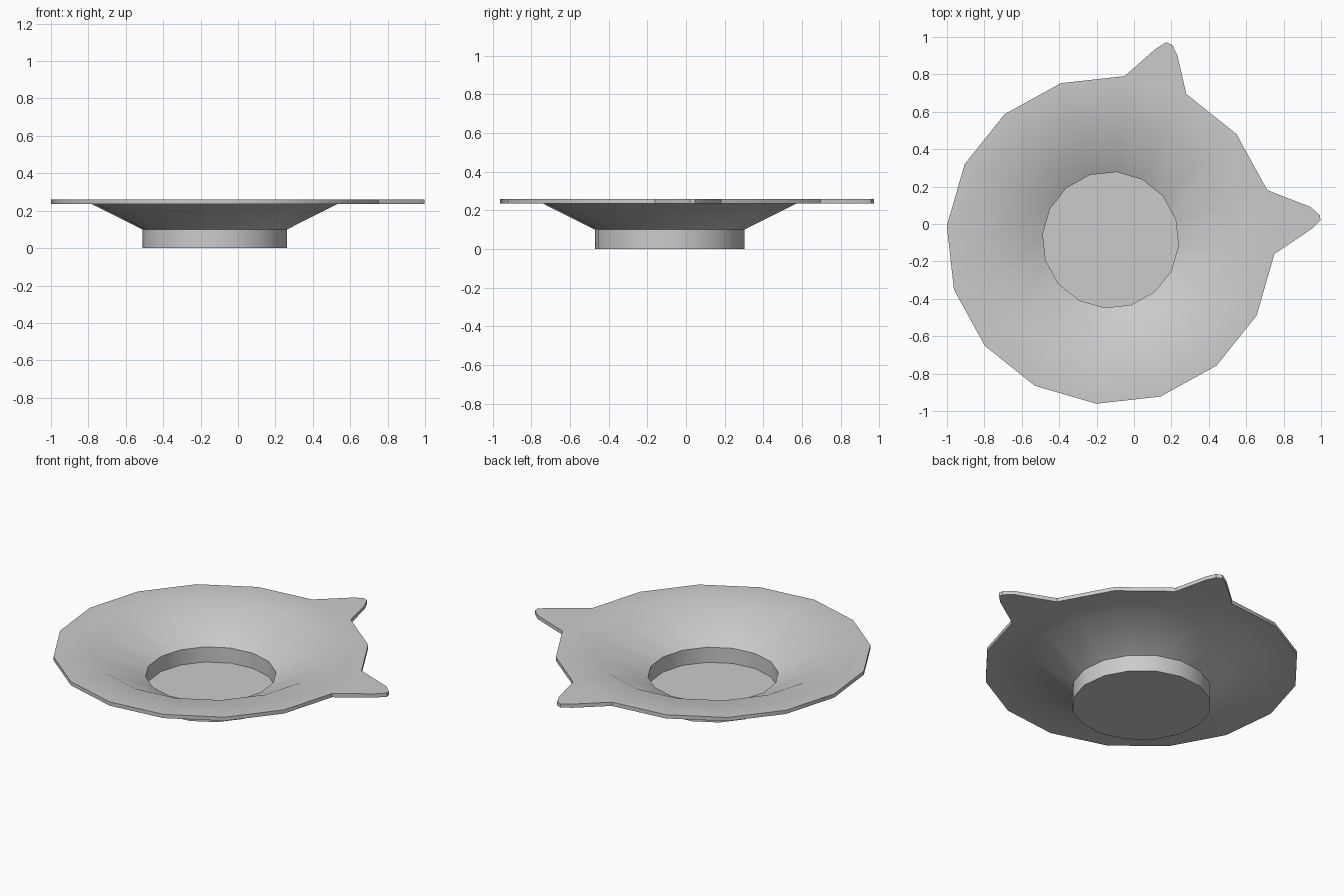
import bpy, bmesh
from math import cos, sin, radians

if "Cube" in bpy.data.objects:
    bpy.data.objects.remove(bpy.data.objects["Cube"])

SIDES, PHASE = 16, radians(-4.9)
CX, CY = -0.125, -0.085
THICK = 0.023
# Outer profile: base edge, foot wall, sloping bowl, flat rim
PROFILE = [(0.388, 0.0), (0.388, 0.1), (0.66, 0.236), (0.879, 0.236)]
# Pointed tabs: first rim corner -> outline points to the next corner
TABS = {
    0: [(0.949, -0.027), (0.997, 0.02), (0.994, 0.046), (0.944, 0.091)],
    3: [(0.233, 0.898), (0.206, 0.957), (0.172, 0.972), (0.115, 0.936)],
}

bm = bmesh.new()


def ring(r, z):
    step = radians(360 / SIDES)
    return [bm.verts.new((CX + r * cos(PHASE + i * step),
                          CY + r * sin(PHASE + i * step), z)) for i in range(SIDES)]


# Foot, bowl and rim skin
rings = [ring(r, z) for r, z in PROFILE]
for lo, hi in zip(rings, rings[1:]):
    for i in range(SIDES):
        j = (i + 1) % SIDES
        bm.faces.new((lo[i], lo[j], hi[j], hi[i]))

# Base disc, facing down
bm.faces.new(rings[0][::-1])

# Rim tabs, facing down like the underside of the rim
rim, rim_z = rings[-1], PROFILE[-1][1]
for i, pts in TABS.items():
    outline = [rim[i]] + [bm.verts.new((x, y, rim_z)) for x, y in pts] + [rim[i + 1]]
    bm.faces.new(outline[::-1])

mesh = bpy.data.meshes.new("bowl")
bm.to_mesh(mesh)
bm.free()
bowl = bpy.data.objects.new("bowl", mesh)
bpy.context.collection.objects.link(bowl)
bpy.context.view_layer.objects.active = bowl
bowl.select_set(True)

# Even wall thickness, added inwards
wall = bowl.modifiers.new("wall", 'SOLIDIFY')
wall.thickness = THICK
wall.offset = -1
wall.use_even_offset = True
wall.use_quality_normals = True
bpy.ops.object.modifier_apply(modifier=wall.name)
bpy.ops.object.shade_smooth_by_angle(angle=radians(30))
